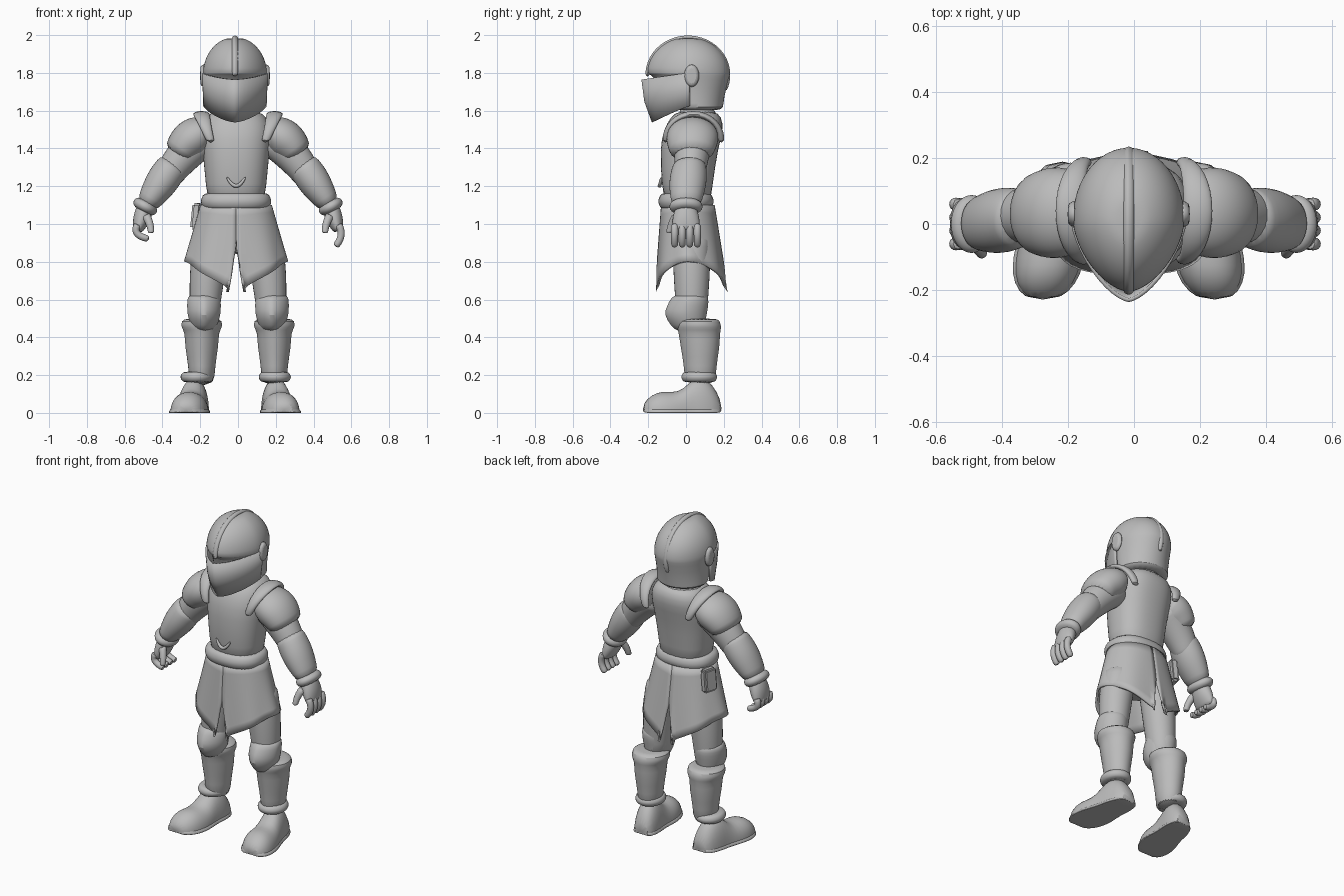
import bpy, bmesh, math
from math import sin, cos, pi
from mathutils import Vector

if "Cube" in bpy.data.objects:
    bpy.data.objects.remove(bpy.data.objects["Cube"])

steel = bpy.data.materials.new("grey_steel")
steel.use_nodes = True
grey = (0.5, 0.5, 0.5, 1)
steel.diffuse_color = grey
steel.node_tree.nodes["Principled BSDF"].inputs["Base Color"].default_value = grey
parts = []
side_x, side_y = Vector((1, 0, 0)), Vector((0, 1, 0))
head_x = -.016


def power(value, exponent):
    return math.copysign(abs(value) ** (2 / exponent), value)


def mix(pair, t):
    return pair[0] + (pair[1] - pair[0]) * t


def finish(name, bm, smooth=True, thick=0):
    bmesh.ops.recalc_face_normals(bm, faces=bm.faces)
    mesh = bpy.data.meshes.new(name)
    bm.to_mesh(mesh)
    bm.free()
    mesh.materials.append(steel)
    part = bpy.data.objects.new(name, mesh)
    bpy.context.collection.objects.link(part)
    if thick:
        shell = part.modifiers.new("thickness", 'SOLIDIFY')
        shell.thickness, shell.offset = thick, 0
    if smooth:
        rounding = part.modifiers.new("rounding", 'SUBSURF')
        rounding.levels = rounding.render_levels = 1
    parts.append(part)
    return part


def skin(name, rows, closed=True, thick=0):
    """Join rows of points into a capped solid or an open plate."""
    bm = bmesh.new()
    rows = [[bm.verts.new(point) for point in row] for row in rows]
    count = len(rows[0])
    for low, high in zip(rows, rows[1:]):
        for i in range(count if closed else count - 1):
            j = (i + 1) % count
            bm.faces.new((low[i], low[j], high[j], high[i]))
    if closed:
        bm.faces.new(rows[0])
        bm.faces.new(rows[-1])
    finish(name, bm, closed, thick)


def stack(name, x, rings, front=2, back=2, count=24):
    """Level rings, each given by height, half width, front y and back y."""
    rows = []
    for z, width, near, far in rings:
        row = []
        for i in range(count):
            a = math.tau * i / count
            shape = front if sin(a) < 0 else back
            row.append((x + width * power(cos(a), shape),
                        (near + far) / 2 + (far - near) / 2 * power(sin(a), shape), z))
        rows.append(row)
    skin(name, rows)


def sweep(name, rings, side, shape=2, count=16, floor=None):
    """Rings square to a path, each given by centre, radius along side and radius across."""
    rows = []
    last = len(rings) - 1
    for k, (centre, wide, deep) in enumerate(rings):
        along = rings[min(k + 1, last)][0] - rings[max(k - 1, 0)][0]
        across = along.cross(side).normalized()
        row = []
        for i in range(count):
            a = math.tau * i / count
            point = centre + side * wide * power(cos(a), shape) + across * deep * power(sin(a), shape)
            if floor is not None:
                point.z = max(point.z, floor)
            row.append(point)
        rows.append(row)
    skin(name, rows, True)


def tube(name, path, wide, deep, side=side_y, swell=0, steps=6, **style):
    """Tapered tube along a straight line or a three point bend."""
    path = [Vector(point) for point in path]
    start, bend, end = path if len(path) == 3 else (path[0], path[0].lerp(path[1], .5), path[1])
    rings = []
    for k in range(steps + 1):
        t = k / steps
        grow = swell * sin(pi * t)
        centre = start.lerp(bend, t).lerp(bend.lerp(end, t), t)
        rings.append((centre, mix(wide, t) + grow, mix(deep, t) + grow))
    sweep(name, rings, side, **style)


# Helmet crown: flared nape, recessed face, then an elliptical dome
skull = [(1.6, .14, -.08, .18), (1.615, .157, -.1, .2), (1.66, .153, -.13, .2), (1.78, .164, -.16, .23)]
for k in range(9):
    a = k * pi / 19
    skull.append((1.793 + .197 * sin(a), .172 * cos(a), .01 - .22 * cos(a), .01 + .224 * cos(a)))
stack("helmet_crown", head_x, skull, front=1.65)

# Visor: pointed half shell dipping toward the chin
visor = []
for z, width, reach, drop in ((1.8, .171, .25, .035), (1.71, .165, .235, .06), (1.625, .162, .195, .085)):
    row = []
    for i in range(25):
        a = pi * i / 24
        row.append((head_x + width * power(cos(a), 1.5), .02 - reach * power(sin(a), 1.5),
                    z - drop * sin(a) ** 1.5))
    visor.append(row)
skin("helmet_visor", visor, False, .012)

# Crest over the dome, running down the back
crest = []
for k in range(15):
    a = pi * (k / 12 - .02)
    crest.append((Vector((head_x, .01 - .215 * cos(a), 1.79 + .198 * sin(a))), .018, .014))
sweep("helmet_crest", crest, side_x, shape=1.4, count=8)

# Neck, breastplate, belt and hips
tube("neck", [(head_x, .06, 1.54), (head_x, .06, 1.64)], (.09, .08), (.09, .08), side_x)
tube("gorget", [(head_x, .06, 1.56), (head_x, .06, 1.615)], (.12, .1), (.1, .08), side_x, swell=.01)
stack("breastplate", -.01, [
    (1.08, .15, -.11, .13), (1.2, .16, -.13, .14), (1.4, .18, -.14, .17),
    (1.5, .19, -.12, .2), (1.57, .16, -.08, .19), (1.6, .12, -.04, .15)], front=2.3, back=2.4)
tube("breastplate_point", [(-.06, -.13, 1.25), (-.01, -.15, 1.15), (.04, -.13, 1.25)],
     (.006, .006), (.006, .006), swell=.006, count=8)
tube("belt", [(-.01, 0, 1.07), (-.01, 0, 1.17)], (.165, .165), (.125, .125), side_x,
     swell=.024, steps=5, shape=2.3, count=24)
tube("hips", [(0, .02, .84), (0, .01, 1.1)], (.12, .17), (.09, .12), side_x)


# Skirt halves, split front and back, with a raking hem and soft folds
def skirt_half(name, s):
    rows = []
    for k in range(9):
        row = []
        for i in range(29):
            a = pi * (i / 28 - .5)
            hem = .8 - .16 * (1 - cos(a))
            z = mix((1.1, hem), k / 8)
            fall = (1.1 - z) / .46
            fold = 1 + .035 * fall * cos(7 * a)
            slit = .19 * max(0, .88 - z)
            depth = .135 + fall * (.035 if a < 0 else .075)
            x = max((.182 + .125 * fall) * abs(cos(a)) * fold, slit)
            row.append((s * x - .01, .01 + depth * sin(a) * fold, z))
        rows.append(row)
    skin(name, rows, False, .014)


for s, word in ((1, "left_"), (-1, "right_")):
    def limb(part, path, wide, deep, **style):
        tube(word + part, [(s * x, y, z) for x, y, z in path], wide, deep, **style)

    skirt_half(word + "skirt", s)
    pivot = head_x + s * .16
    tube(word + "helmet_pivot", [(pivot, .03, 1.785), (pivot + s * .025, .03, 1.785)],
         (.045, .03), (.065, .05), steps=3)

    # Leg armour
    limb("thigh", [(.13, .03, .95), (.17, .03, .75), (.18, .03, .45)], (.1, .07), (.1, .075),
         side=side_x, swell=.01)
    stack(word + "knee_guard", s * .18, [
        (.63, .07, -.05, .1), (.61, .09, -.08, .12), (.57, .09, -.1, .12),
        (.52, .09, -.12, .11), (.46, .07, -.08, .1), (.43, .05, -.05, .09)], front=1.6)
    stack(word + "greave", s * .192, [
        (.5, .08, -.02, .16), (.49, .11, -.05, .18), (.45, .11, -.05, .19), (.43, .09, -.04, .18),
        (.35, .09, -.03, .18), (.25, .07, -.01, .16), (.14, .07, -.01, .16)], front=1.8)
    cuff_x = s * .207 - .012
    tube(word + "ankle_cuff", [(cuff_x, .07, .16), (cuff_x, .07, .22)], (.07, .07), (.08, .08),
         side_x, swell=.018, steps=5)

    # Boots turn slightly outward and rest on flat soles
    boot, sole = [], []
    heights = (.06, .16, .19, .18, .12, .11, .115, .1, .05)
    widths = (.05, .07, .08, .08, .09, .1, .1, .09, .05)
    for k, (height, width) in enumerate(zip(heights, widths)):
        t = k / 8
        spot = Vector((s * mix((.2, .26), t) + head_x, mix((.19, -.23), t), 0))
        boot.append((spot, width, height))
        sole.append((spot, width * 1.08, .03))
    sweep(word + "boot", boot, side_x, shape=2.2, count=20, floor=0)
    sweep(word + "sole", sole, side_x, shape=3, count=20, floor=0)

    # Shoulder and arm
    limb("upper_arm", [(.17, .04, 1.46), (.3, .03, 1.38), (.39, .02, 1.22)], (.1, .07), (.1, .07), swell=.01)
    limb("pauldron", [(.16, .035, 1.48), (.25, .035, 1.48), (.32, .03, 1.36)], (.12, .11), (.085, .08),
         swell=.025, count=20)
    lip = []
    for k in range(9):
        a = pi * (k / 8 * 1.1 - .05)
        spot = Vector((s * (.15 + .045 * sin(a)), .04 - .15 * cos(a), 1.45 + .135 * sin(a)))
        lip.append((spot, .02 + .025 * abs(sin(a)), .018))
    sweep(word + "shoulder_lip", lip, side_x)
    limb("vambrace", [(.335, .02, 1.325), (.4, .01, 1.23), (.488, 0, 1.095)], (.085, .075), (.08, .055),
         swell=.02, count=18)
    limb("wrist_cuff", [(.476, 0, 1.12), (.506, 0, 1.065)], (.07, .07), (.05, .05), swell=.022, steps=4)

    # Hands, the left one reaching a little lower
    limb("palm", [(.49, 0, 1.09), (.533, 0, .96)], (.055, .07), (.045, .025), swell=.01)
    tip = (.515, .88) if s > 0 else (.47, .92)
    for k in range(4):
        y = .04 * k - .06
        limb("finger_" + str(k + 1), [(.53, y, 1), (.57, y, .94), (tip[0], y, tip[1])],
             (.022, .02), (.022, .02), count=8)
    limb("thumb", [(.49, -.05, 1.05), (.46, -.08, 1), (.46, -.09, .95)], (.026, .018), (.026, .018), count=8)

# Belt pouch
bm = bmesh.new()
bmesh.ops.create_cube(bm, size=1)
bmesh.ops.scale(bm, vec=(.05, .09, .14), verts=bm.verts)
bmesh.ops.bevel(bm, geom=bm.edges[:], offset=.012, segments=2, affect='EDGES')
pouch = finish("belt_pouch", bm, False)
pouch.location = (-.215, .08, 1.04)
pouch.rotation_euler = (0, .1, -.25)

# Smooth shading with crisp plate edges
bpy.ops.object.select_all(action='DESELECT')
for part in parts:
    part.select_set(True)
bpy.context.view_layer.objects.active = parts[0]
bpy.ops.object.shade_smooth_by_angle(angle=math.radians(50))
